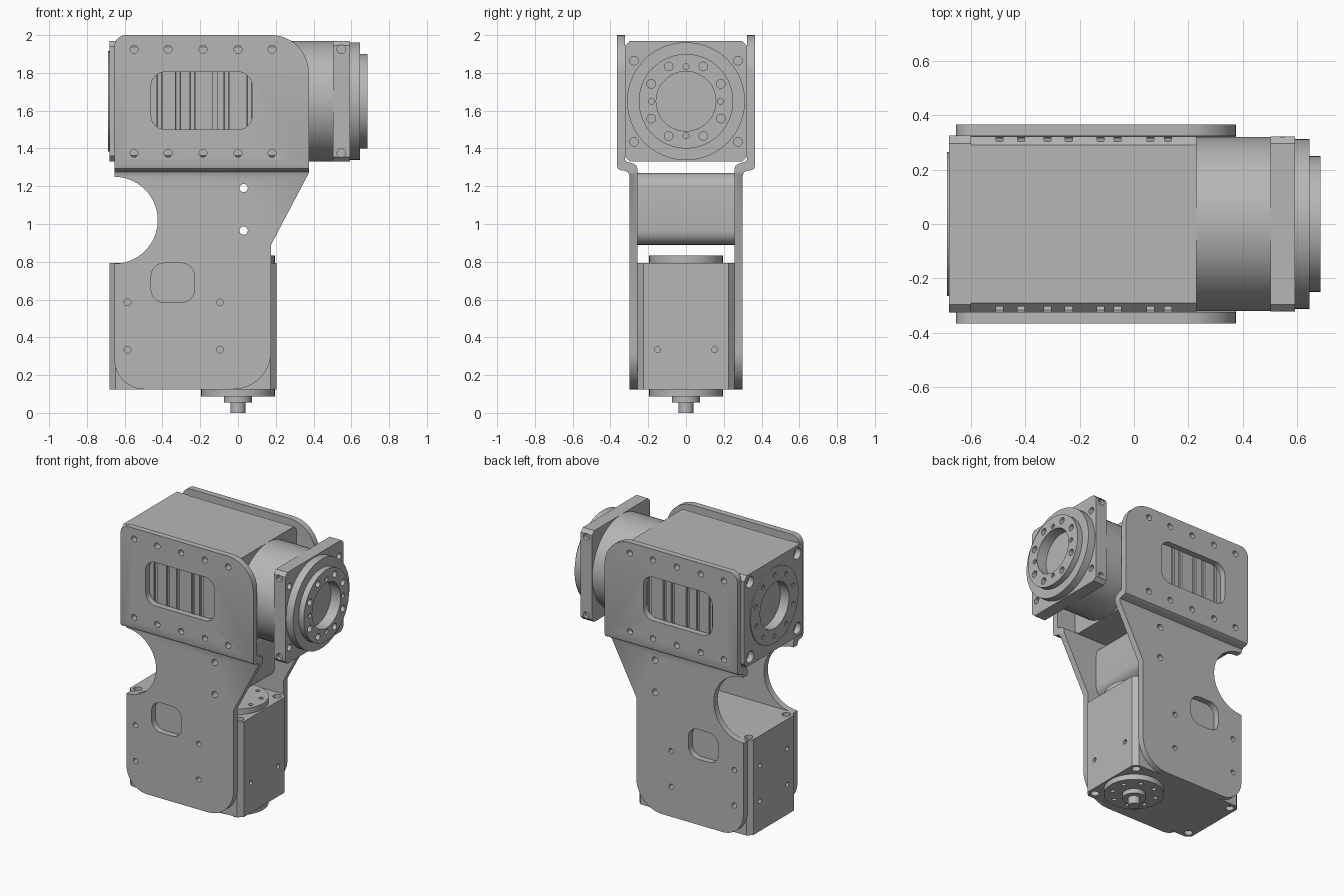
import bpy, bmesh
from math import cos, sin, pi, radians

cube = bpy.data.objects.get("Cube")
if cube:
    bpy.data.objects.remove(cube, do_unlink=True)

grey = bpy.data.materials.new("satin grey metal")
grey.use_nodes = True
TONE = (0.47, 0.47, 0.47, 1)
grey.diffuse_color = TONE
grey.node_tree.nodes["Principled BSDF"].inputs["Base Color"].default_value = TONE

AXIS_Z = 1.65          # height of the upper drive axis
SIDES = (-1, 1)


def circle(u, v, r, n=24):
    return [(u + r * cos(2 * pi * i / n), v + r * sin(2 * pi * i / n)) for i in range(n)]


def arc(u, v, r, start, end, n=12):
    angles = [radians(start + (end - start) * i / n) for i in range(n + 1)]
    return [(u + r * cos(a), v + r * sin(a)) for a in angles]


def round_box(u0, v0, u1, v1, r, n=8):
    return (arc(u1 - r, v1 - r, r, 0, 90, n) + arc(u0 + r, v1 - r, r, 90, 180, n)
            + arc(u0 + r, v0 + r, r, 180, 270, n) + arc(u1 - r, v0 + r, r, 270, 360, n))


def place(axis, u, v, t):
    return {"x": (t, u, v), "y": (u, t, v), "z": (u, v, t)}[axis]


def solid(name, prisms):
    """Object made of separate prisms, each (outline, axis, from, to)."""
    bm = bmesh.new()
    for outline, axis, a, b in prisms:
        low = [bm.verts.new(place(axis, u, v, a)) for u, v in outline]
        high = [bm.verts.new(place(axis, u, v, b)) for u, v in outline]
        bm.faces.new(low)
        bm.faces.new(high)
        for i in range(len(low)):
            j = (i + 1) % len(low)
            bm.faces.new((low[i], low[j], high[j], high[i]))
    bmesh.ops.recalc_face_normals(bm, faces=bm.faces)
    mesh = bpy.data.meshes.new(name)
    bm.to_mesh(mesh)
    bm.free()
    mesh.materials.append(grey)
    obj = bpy.data.objects.new(name, mesh)
    bpy.context.collection.objects.link(obj)
    return finish(obj)


def finish(obj):
    obj.data.shade_smooth()
    obj.data.set_sharp_from_angle(angle=radians(28))
    return obj


def carve(obj, prisms, operation="DIFFERENCE"):
    cutter = solid("cutter", prisms)
    mod = obj.modifiers.new("carve", "BOOLEAN")
    mod.operation, mod.solver, mod.object = operation, "EXACT", cutter
    graph = bpy.context.evaluated_depsgraph_get()
    mesh = bpy.data.meshes.new_from_object(obj.evaluated_get(graph))
    obj.modifiers.clear()
    obj.data = mesh
    bpy.data.objects.remove(cutter, do_unlink=True)
    return finish(obj)


def bolt_ring(u, v, radius, size, count, axis, a, b, turn=0.5):
    steps = [2 * pi * (i + turn) / count for i in range(count)]
    return [(circle(u + radius * cos(t), v + radius * sin(t), size, 12), axis, a, b)
            for t in steps]


def corners(u, v, du, dv, size, axis, a, b):
    return [(circle(u + i * du, v + j * dv, size, 16), axis, a, b)
            for i in SIDES for j in SIDES]


# Side brackets: bent section trimmed to the plate silhouette, then pierced
section = [(.30, .12), (.30, 1.255), (.307, 1.275), (.325, 1.282), (.348, 1.285),
           (.361, 1.294), (.366, 1.31), (.366, 2), (.323, 2), (.323, 1.345),
           (.317, 1.331), (.30, 1.325), (.278, 1.32), (.262, 1.308), (.256, 1.29),
           (.256, .12)]
silhouette = (arc(.175, 1.80, .20, 0, 90) + arc(-.595, 1.94, .06, 90, 180, 6)
              + arc(-.655, 1.02, .23, 90, -90, 28)
              + arc(-.495, .285, .16, 180, 270) + arc(-.025, .325, .20, 270, 360)
              + [(.175, .89), (.375, 1.27)])
bolt_xs = (-.55, -.37, -.185, 0, .18)
for side, label in ((-1, "front"), (1, "back")):
    plate = solid(label + "_bracket", [([(side * y, z) for y, z in section], "x", -.7, .4)])
    carve(plate, [(silhouette, "y", -.5, .5)], "INTERSECT")
    holes = [(round_box(-.46, 1.5, .075, 1.805, .075), "y", -.5, .5),
             (round_box(-.46, .585, -.23, .793, .07), "y", -.5, .5)]
    holes += [(circle(x, z, .021, 16), "y", -.5, .5) for x in bolt_xs for z in (1.375, 1.925)]
    holes += [(circle(x, z, .018, 16), "y", -.5, .5) for x in (-.585, -.095) for z in (.335, .585)]
    holes += [(circle(.03, z, .022, 16), "y", -.5, .5) for z in (.965, 1.19)]
    carve(plate, holes)

# Spacer joining the two brackets
spacer = solid("bracket_spacer", [(arc(.03, 1.195, .075, 0, 180) + arc(.03, .965, .075, 180, 360),
                                   "y", -.257, .257)])
carve(spacer, [(circle(.03, z, .022, 16), "y", -.5, .5) for z in (.965, 1.19)])


def chamfer_box(u, v, du, dv, c):
    return [(u + du, v - dv + c), (u + du, v + dv - c), (u + du - c, v + dv),
            (u - du + c, v + dv), (u - du, v + dv - c), (u - du, v - dv + c),
            (u - du + c, v - dv), (u + du - c, v - dv)]


# Upper motor body with vertical cooling grooves
body = solid("upper_motor_body", [(chamfer_box(0, AXIS_Z, .322, .32, .032), "x", -.602, .23)])
groove_xs = (-.495, -.415, -.318, -.24, -.123, -.06, .06, .125)
grooves = []
for side in SIDES:
    y0, y1 = sorted((side * .304, side * .4))
    grooves += [(round_box(x - .013, y0, x + .013, y1, .002, 1), "z", 1.2, 2.1) for x in groove_xs]
carve(body, grooves)

# Upper motor end cap, with rear ring
cap = solid("upper_motor_end_cap", [(chamfer_box(0, AXIS_Z, .326, .32, .03), "x", -.68, -.60)])
carve(cap, corners(0, AXIS_Z, .262, .262, .04, "x", -.72, -.64)
      + [(circle(0, AXIS_Z, .16, 48), "x", -.72, -.62)])
ring = solid("rear_ring", [(circle(0, AXIS_Z, .265, 64), "x", -.687, -.665)])
carve(ring, [(circle(0, AXIS_Z, .16, 48), "x", -.72, -.6)]
      + bolt_ring(0, AXIS_Z, .215, .016, 10, "x", -.72, -.674))

# Gear housing, square flange and output hub
solid("gear_housing", [(circle(0, AXIS_Z, .32, 72), "x", .22, .51)])
flange = solid("output_flange", [(chamfer_box(0, AXIS_Z, .322, .32, .025), "x", .503, .592)])
carve(flange, corners(0, AXIS_Z, .275, .215, .023, "x", .56, .7)
      + [(circle(.547, AXIS_Z + s * .275, .023, 16), "y", *ends)
         for s in SIDES for ends in ((-.4, -.295), (.295, .4))])
centre_hole = [(circle(0, AXIS_Z, .158, 48), "x", .61, .8)]
carve(solid("output_bearing", [(circle(0, AXIS_Z, .312, 72), "x", .585, .646)]), centre_hole)
hub = solid("output_hub", [(circle(0, AXIS_Z, .25, 64), "x", .60, .686)])
carve(hub, centre_hole)
bolts = [(circle(i * u, AXIS_Z + j * v, .023, 16), "x", .65, .8)
         for i in SIDES for j in SIDES for u, v in ((.092, .184), (.184, .092))]
carve(hub, bolts + bolt_ring(0, AXIS_Z, .183, .016, 4, "x", .67, .8, 0))

# Lower motor body with corner screws and face holes
MID_X = -.2375
lower = solid("lower_motor_body", [(chamfer_box(MID_X, 0, .4425, .257, .032), "z", .125, .793)])
carve(lower, corners(MID_X, 0, .395, .208, .028, "z", .1, .155)
      + corners(MID_X, 0, .395, .208, .028, "z", .763, .85)
      + [(circle(s * .152, .335, .016, 12), "x", .18, .3) for s in SIDES]
      + [(circle(s * .152, z, .016, 12), "x", -.8, -.655) for s in SIDES for z in (.335, .585)])

# Lower motor discs, boss and shaft
top_disc = solid("lower_motor_top_disc", [(circle(0, 0, .195, 56), "z", .785, .832)])
carve(top_disc, bolt_ring(0, 0, .15, .015, 8, "z", .815, .9))
bottom_disc = solid("lower_motor_bottom_disc", [(circle(0, 0, .195, 56), "z", .086, .13)])
carve(bottom_disc, bolt_ring(0, 0, .145, .015, 8, "z", 0, .105))
solid("shaft_boss", [(circle(0, 0, .075, 40), "z", .054, .09)])
solid("output_shaft", [(circle(0, 0, .04, 32), "z", 0, .06)])
